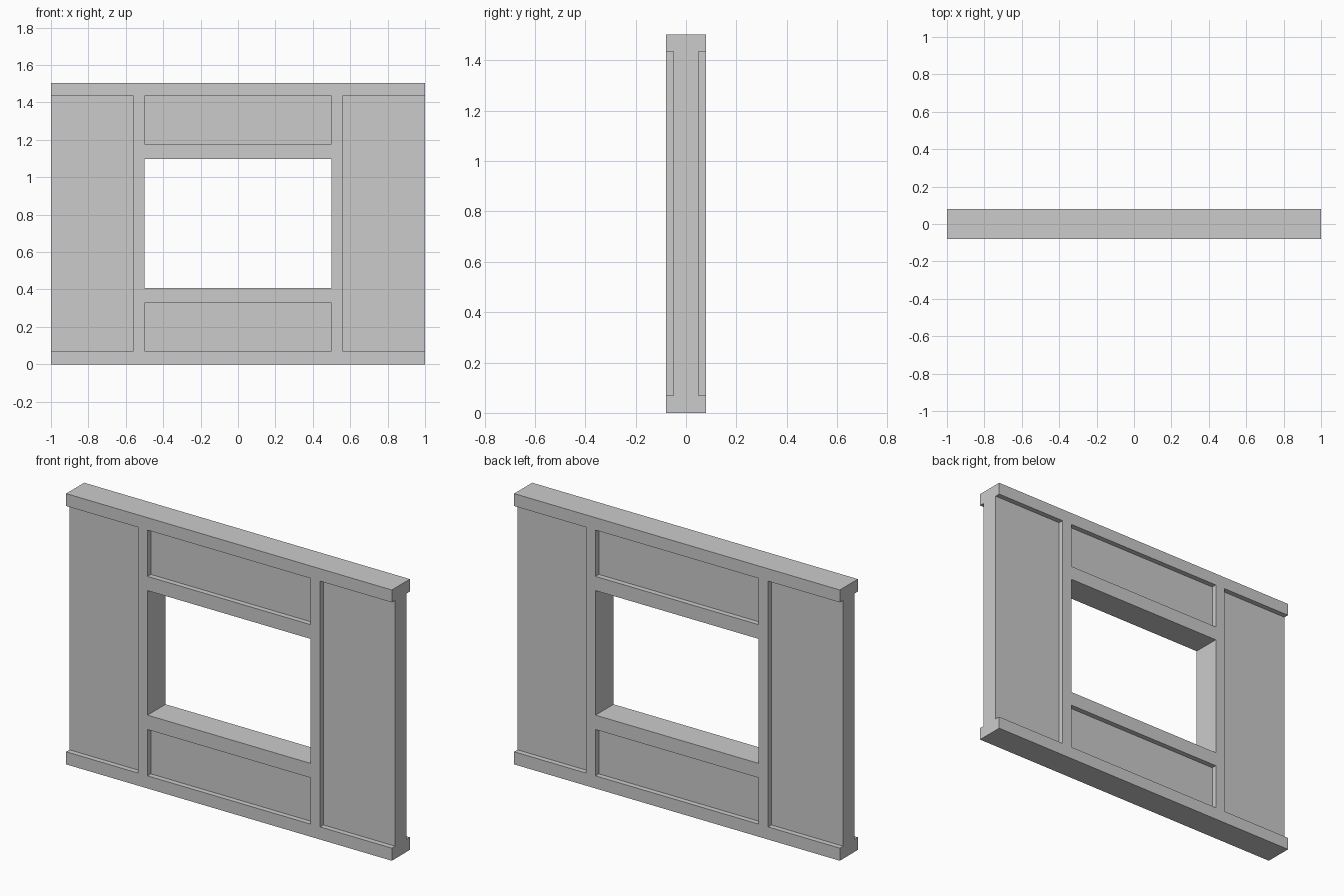
import bpy, bmesh
from mathutils import Matrix, Vector

if "Cube" in bpy.data.objects:
    bpy.data.objects.remove(bpy.data.objects["Cube"])


def boxes(name, bounds):
    """One object made of axis-aligned boxes (x0, x1, y0, y1, z0, z1)."""
    bm = bmesh.new()
    for x0, x1, y0, y1, z0, z1 in bounds:
        centre = Vector((x0 + x1, y0 + y1, z0 + z1)) / 2
        size = Matrix.Diagonal((x1 - x0, y1 - y0, z1 - z0, 1))
        bmesh.ops.create_cube(bm, size=1, matrix=Matrix.Translation(centre) @ size)
    mesh = bpy.data.meshes.new(name)
    bm.to_mesh(mesh)
    bm.free()
    obj = bpy.data.objects.new(name, mesh)
    bpy.context.collection.objects.link(obj)
    return obj


H, T, CORE = 1.503, 0.079, 0.05   # height, half thickness, half thickness at panels
BOTTOM, TOP = 0.07, 1.434         # inner edges of the bottom and top rails

# Solid wall slab
wall = boxes("window_wall", [(-1, 1, -T, T, 0, H)])

# Window opening, plus recessed panels on both faces
cuts = [(-0.5, 0.5, -0.3, 0.3, 0.407, 1.098)]
for y0, y1 in ((-0.3, -CORE), (CORE, 0.3)):
    cuts += [
        (-1.2, -0.56, y0, y1, BOTTOM, TOP),   # left panel
        (0.56, 1.2, y0, y1, BOTTOM, TOP),     # right panel
        (-0.5, 0.5, y0, y1, 1.177, TOP),      # panel above the window
        (-0.5, 0.5, y0, y1, BOTTOM, 0.327),   # panel below the window
    ]
cutter = boxes("recess_cutter", cuts)
cutter.hide_render = True

mod = wall.modifiers.new("recesses", 'BOOLEAN')
mod.operation = 'DIFFERENCE'
mod.solver = 'EXACT'
mod.object = cutter
bpy.context.view_layer.objects.active = wall
bpy.ops.object.modifier_apply(modifier=mod.name)
bpy.data.objects.remove(cutter)
